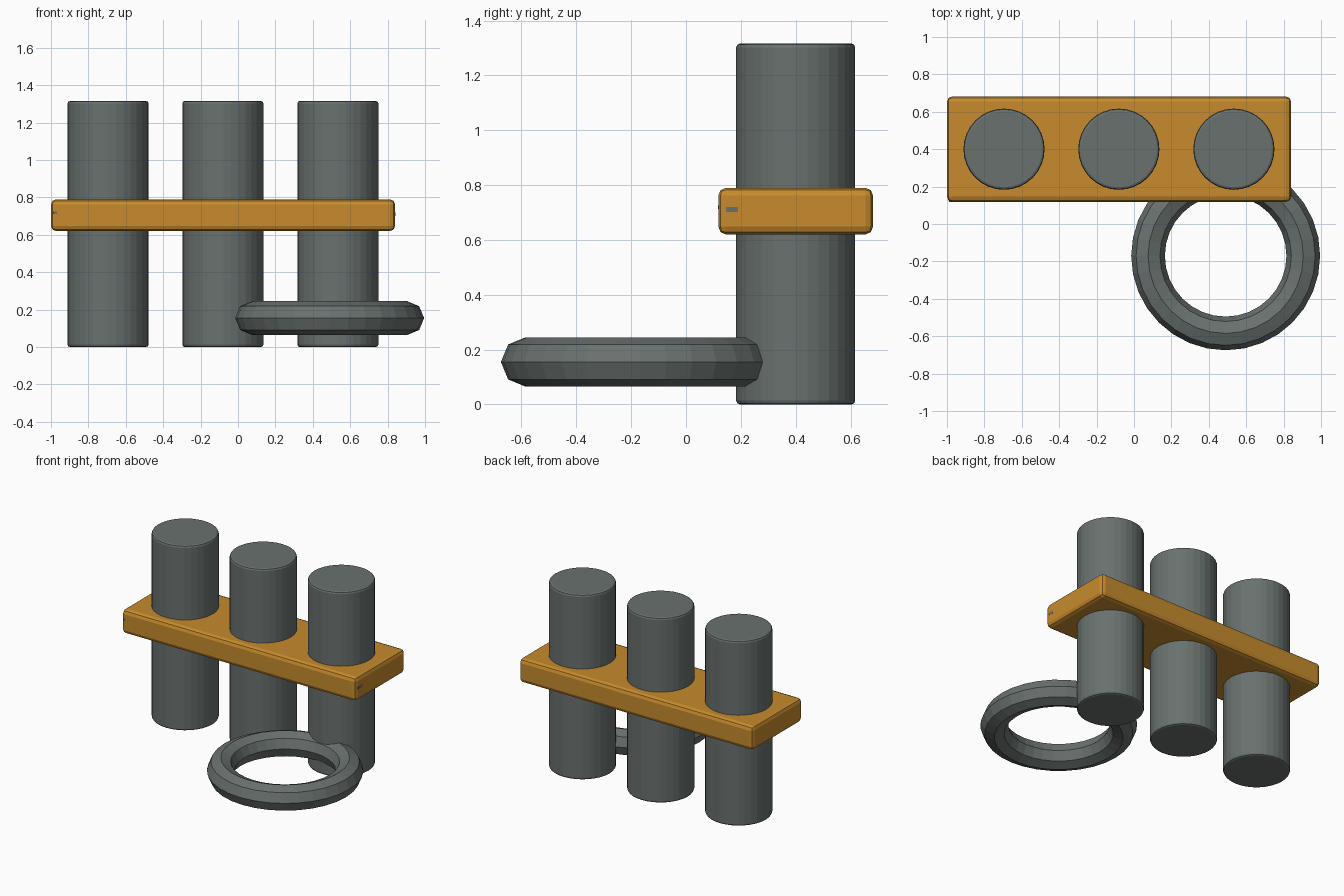
import bpy
import math

if "Cube" in bpy.data.objects:
    bpy.data.objects.remove(bpy.data.objects["Cube"])


def material(name, rgb):
    m = bpy.data.materials.new(name)
    m.diffuse_color = (*rgb, 1.0)
    m.use_nodes = True
    m.node_tree.nodes["Principled BSDF"].inputs["Base Color"].default_value = m.diffuse_color
    return m


STEEL = material("grey_steel", (0.14, 0.165, 0.158))
ORANGE = material("orange_paint", (0.57, 0.26, 0.026))


def finish(name, mat, bevel=0.0, segments=2):
    """Name and colour the active object, rounding its sharp edges."""
    ob = bpy.context.object
    ob.name = name
    ob.data.materials.append(mat)
    if bevel:
        mod = ob.modifiers.new("edge_rounding", 'BEVEL')
        mod.width = bevel
        mod.segments = segments
        mod.limit_method = 'ANGLE'
        mod.angle_limit = math.radians(40)
    return ob


def box(name, lo, hi, mat, bevel=0.0):
    centre = [(a + b) / 2 for a, b in zip(lo, hi)]
    bpy.ops.mesh.primitive_cube_add(size=1, location=centre)
    ob = bpy.context.object
    ob.scale = [b - a for a, b in zip(lo, hi)]
    bpy.ops.object.transform_apply(location=False, rotation=False, scale=True)
    return finish(name, mat, bevel)


# Three upright cylinders
for i, x in enumerate((-0.695, -0.081, 0.534)):
    bpy.ops.mesh.primitive_cylinder_add(vertices=32, radius=0.217, depth=1.316,
                                        location=(x, 0.4, 0.658))
    finish(f"upright_cylinder_{i + 1}", STEEL, 0.014)

# Bar holding the cylinders together
box("holding_bar", (-1.0, 0.118, 0.62), (0.84, 0.682, 0.79), ORANGE, 0.028)

# Small grey flecks at the front corners of the bar
box("right_fleck", (0.82, 0.145, 0.702), (0.841, 0.19, 0.72), STEEL)
box("left_fleck", (-0.988, 0.117, 0.712), (-0.967, 0.135, 0.726), STEEL)

# Loose ring with an eight-sided section
bpy.ops.mesh.primitive_torus_add(major_segments=32, minor_segments=8,
                                 major_radius=0.415, minor_radius=0.09,
                                 location=(0.49, -0.17, 0.155))
finish("loose_ring", STEEL)
